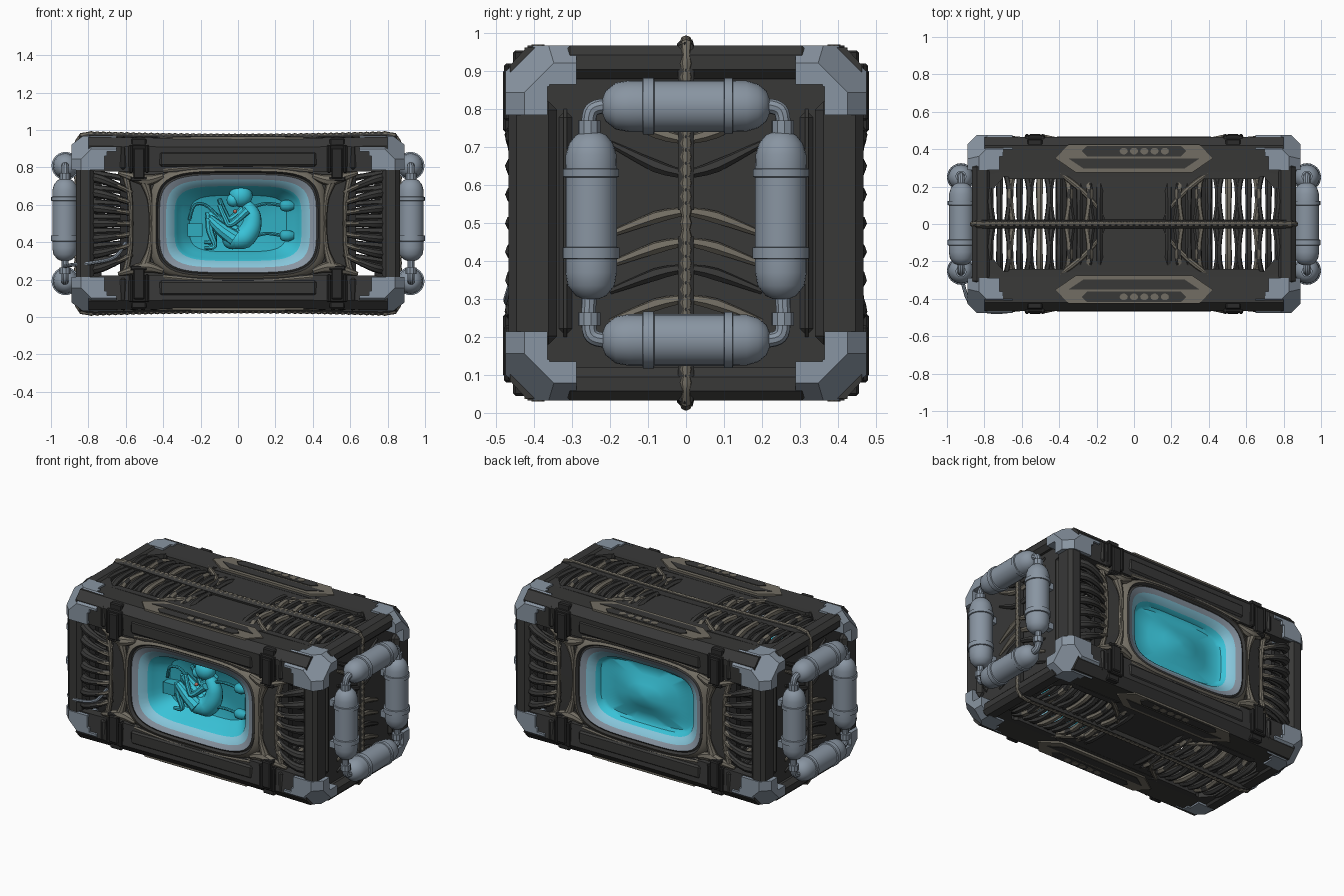
import bpy, bmesh, math
from mathutils import Vector

if "Cube" in bpy.data.objects:
    bpy.data.objects.remove(bpy.data.objects["Cube"])

# Everything is modelled around the origin and lifted by 0.5 in finish().
COL = {"charcoal": (.04, .04, .039), "near_black": (.024, .024, .024), "bone": (.17, .155, .125),
       "steel_blue": (.25, .30, .36), "cyan": (.04, .54, .68), "pale_cyan": (.24, .56, .70),
       "teal": (.03, .42, .53), "coral": (.45, .16, .12)}
MAT = {}
for k, c in COL.items():
    MAT[k] = bpy.data.materials.new(k)
    MAT[k].diffuse_color = (*c, 1)


def finish(bm, name, mats, mirror=""):
    for ax in mirror:
        i = "xyz".index(ax)
        d = bmesh.ops.duplicate(bm, geom=bm.verts[:] + bm.edges[:] + bm.faces[:])["geom"]
        for v in d:
            if isinstance(v, bmesh.types.BMVert):
                v.co[i] *= -1
        bmesh.ops.reverse_faces(bm, faces=[f for f in d if isinstance(f, bmesh.types.BMFace)])
    bmesh.ops.recalc_face_normals(bm, faces=bm.faces[:])
    bmesh.ops.translate(bm, verts=bm.verts[:], vec=(0, 0, .5))
    me = bpy.data.meshes.new(name)
    bm.to_mesh(me)
    bm.free()
    for m in mats.split():
        me.materials.append(MAT[m])
    bpy.context.collection.objects.link(bpy.data.objects.new(name, me))


def loft(bm, rings, mats=None, cap0=True, cap1=True):
    vs = [[bm.verts.new(p) for p in r] for r in rings]
    n = len(vs[0])
    for k in range(len(vs) - 1):
        for i in range(n):
            j = (i + 1) % n
            f = bm.faces.new((vs[k][i], vs[k][j], vs[k + 1][j], vs[k + 1][i]))
            f.material_index = mats[k] if mats else 0
    if cap0:
        bm.faces.new(vs[0][::-1])
    if cap1:
        bm.faces.new(vs[-1]).material_index = mats[-1] if mats else 0


def tube(bm, pts, r, n=8, steps=4, mat=0):
    P = [Vector(p) for p in pts]
    R = r if isinstance(r, (list, tuple)) else [r] * len(P)
    S = []
    for i in range(len(P) - 1):
        a, b, c, d = P[max(i - 1, 0)], P[i], P[i + 1], P[min(i + 2, len(P) - 1)]
        for s in range(steps):
            t = s / steps
            S.append((.5 * (2 * b + (c - a) * t + (2 * a - 5 * b + 4 * c - d) * t * t
                            + (3 * b - a - 3 * c + d) * t ** 3), R[i] + (R[i + 1] - R[i]) * t))
    S.append((P[-1], R[-1]))
    rings, u = [], None
    for k, (p, rad) in enumerate(S):
        t = (S[min(k + 1, len(S) - 1)][0] - S[max(k - 1, 0)][0]).normalized()
        u = (u - t * u.dot(t)).normalized() if u else t.orthogonal().normalized()
        w = t.cross(u)
        rings.append([p + rad * (u * math.cos(a) + w * math.sin(a))
                      for a in (2 * math.pi * q / n for q in range(n))])
    loft(bm, rings, [mat] * len(rings))


def box(bm, x, y, z):
    loft(bm, [[(x[0], y[0], q), (x[1], y[0], q), (x[1], y[1], q), (x[0], y[1], q)] for q in z])


def bevel(bm, w):
    bmesh.ops.bevel(bm, geom=bm.edges[:], offset=w, segments=1, affect='EDGES')


def prism(bm, poly, z0, z1):
    loft(bm, [[(x, y, z) for x, y in poly] for z in (z0, z1)])


def ball(bm, c, r, s=(1, 1, 1), mat=0):
    vs = bmesh.ops.create_uvsphere(bm, u_segments=16, v_segments=10, radius=r)["verts"]
    for v in vs:
        v.co = Vector(c) + Vector(v.co[i] * s[i] for i in range(3))
        for f in v.link_faces:
            f.material_index = mat


def oval(hx, hz, y, p=4.2, n=48):
    f = lambda c: math.copysign(abs(c) ** (2 / p), c)
    return [(hx * f(math.cos(a)), y, hz * f(math.sin(a))) for a in (2 * math.pi * (i + .5) / n for i in range(n))]


new = bmesh.new

# Long edge beams, sagging slightly in the middle
bm = new()
sec = [(.255, .455), (.42, .463), (.464, .415), (.455, .28), (.40, .28), (.38, .37), (.255, .39)]
loft(bm, [[(x / 10 * .8, y, z - .007 * math.cos(math.pi * x / 20)) for y, z in sec] for x in range(-10, 11, 2)])
finish(bm, "edge_beams", "charcoal", "yz")
bm = new()
box(bm, (-.42, .42), (.44, .468), (.305, .385))
for x in (.60, -.63):
    box(bm, (x, x + .03), (.40, .468), (.29, .42))
bevel(bm, .01)
finish(bm, "beam_panels", "charcoal", "yz")

# Ends: plates, columns and cross beams
bm = new()
box(bm, (.79, .825), (-.40, .40), (-.42, .42))
finish(bm, "end_plates", "charcoal", "x")
bm = new()
box(bm, (.77, .865), (.34, .468), (-.32, .32))
box(bm, (.775, .85), (.30, .335), (-.30, .30))
bevel(bm, .022)
finish(bm, "end_columns", "charcoal", "xy")
bm = new()
box(bm, (.76, .865), (-.33, .33), (.38, .467))
bevel(bm, .025)
finish(bm, "end_cross_beams", "charcoal", "xz")

# Chamfered steel corner caps, notched on the end face
bm = new()
box(bm, (.70, .89), (.36, .476), (.36, .468))
box(bm, (.72, .89), (.288, .476), (.365, .468))
box(bm, (.715, .89), (.365, .476), (.285, .468))
box(bm, (.65, .75), (.40, .476), (.385, .468))
for co, no in [((0, .40, .468), (0, 1, 1.1)), ((.83, 0, .468), (1, 0, 1.3)), ((.84, .476, 0), (1, 1, 0)),
               ((.83, .40, .43), (1, 1, 1))]:
    bmesh.ops.bisect_plane(bm, geom=bm.verts[:] + bm.edges[:] + bm.faces[:], plane_co=co, plane_no=no, clear_outer=True)
    bmesh.ops.holes_fill(bm, edges=[e for e in bm.edges if e.is_boundary], sides=0)
finish(bm, "corner_caps", "steel_blue", "xyz")

# Gas cylinders on the ends, joined by elbow pipes
prof = [(-.22, .02), (-.212, .04), (-.185, .062), (-.15, .068), (-.115, .068), (-.113, .075), (-.085, .075), (-.083, .068),
        (.1, .068), (.102, .074), (.122, .074), (.124, .068), (.16, .067), (.19, .058), (.212, .04), (.22, .02)]
bm = new()
for side in (-1, 1):
    for vertical in (0, 1):
        rings = []
        for t, r in prof:
            ring = []
            for q in range(24):
                a = 2 * math.pi * q / 24
                c, s = r * math.cos(a), r * math.sin(a)
                ring.append((.925 + c, side * .25 + s, t + .02) if vertical else (.922 + c, t, side * .308 + s))
            rings.append(ring)
        loft(bm, rings)
    for e in (-1, 1):
        tube(bm, [(.925, side * .19, e * .308), (.925, side * .235, e * .305), (.925, side * .255, e * .28),
                  (.925, side * .255, e * .19)], .02, 10)
        tube(bm, [(.925, side * .255, e * .27), (.925, side * .255, e * .235)], .03, 10, 1)
        box(bm, (.82, .90), (side * .25 - .02, side * .25 + .02), (e * .13 - .02, e * .13 + .02))
finish(bm, "gas_cylinders", "steel_blue", "x")

# Spine running round the whole case
pts = [(x * .016, 0, .466 + .013 * (x / 50) ** 2) for x in range(51)]
pts += [(.835, 0, .470), (.86, 0, .44)] + [(.862, 0, .42 - k * .0175) for k in range(25)]
bm = new()
tube(bm, pts, [.016 if k % 2 else .011 for k in range(len(pts))], 8, 1)
finish(bm, "spine", "bone", "xz")
bm = new()
tube(bm, [(x, 0, z - .012) if z > .45 else (x - .012, 0, z) for x, y, z in pts[::3]], .024, 6, 1)
finish(bm, "spine_bed", "charcoal", "xz")

# Herringbone ribs on the ends
bm = new()
for k, z in enumerate((.27, .22, .13, .03, -.05, -.12, -.2, -.27)):
    d = .08 if z > .1 else -.06
    tube(bm, [(.848, .01, z), (.838, .08, z + d * .25), (.825, .2, z + d)], [.012, .017, .008], 6, 3, int(k in (1, 3, 4, 6)))
finish(bm, "end_ribs", "charcoal bone", "xy")

# Top and bottom: hourglass plate, rib cage grille and bone edging
bm = new()
ys = [-.27 + .54 * k / 12 for k in range(13)]
w = lambda y: .15 + .24 * (abs(y) / .27) ** 1.6
prism(bm, [(w(y), y) for y in ys] + [(-w(y), y) for y in ys[::-1]], .40, .447)
finish(bm, "hourglass_plates", "charcoal", "z")
bm = new()
tube(bm, [(w(y) + .005, y, .445) for y in ys[7:]], [.006, .01, .013, .015, .015, .010], 8, 2)
finish(bm, "hourglass_edging", "bone", "xyz")
bm = new()
for k in range(17):
    x = .185 + k * .0355
    y1 = .27 if x < .68 else .27 - (x - .68) * .6
    lean = .016 * math.sin(k * 2.1)
    tube(bm, [(x, 0, .445), (x + lean, .09, .45), (x + lean * 1.3, .18, .442), (x, y1, .41)],
         [.016, .016, .019, .017], 6, 3, int(k in (2, 5, 9, 13)))
finish(bm, "grille_ribs", "charcoal bone", "xyz")
bm = new()
prism(bm, [(.67, .28), (.75, .19), (.75, 0), (.80, 0), (.80, .28)], .41, .455)
prism(bm, [(.38, .24), (.66, .24), (.70, .28), (.34, .28)], .40, .455)
finish(bm, "grille_surrounds", "charcoal", "xyz")

# Bone trim plates with dotted slots on the beams
bm = new()
prism(bm, [(.42, .35), (.31, .275), (-.31, .275), (-.42, .35), (-.35, .425), (.35, .425)], .43, .463)
finish(bm, "trim_plates", "bone", "yz")
bm = new()
prism(bm, [(.35, .35), (.27, .297), (-.27, .297), (-.35, .35)], .44, .466)
prism(bm, [(.28, .39), (.25, .362), (-.25, .362), (-.28, .39), (-.25, .418), (.25, .418)], .44, .468)
finish(bm, "trim_slots", "charcoal", "yz")
bm = new()
for k in range(-1, 4):
    prism(bm, [(k * .055 + .022 * math.cos(a * math.pi / 5), .39 + .018 * math.sin(a * math.pi / 5)) for a in range(10)], .45, .47)
finish(bm, "slot_dots", "bone", "yz")

# Latches
bm = new()
box(bm, (.475, .585), (.42, .472), (.30, .42))
box(bm, (.50, .56), (.45, .482), (.24, .405))
for x in (.477, .562):
    box(bm, (x, x + .02), (.44, .48), (.27, .42))
box(bm, (.49, .57), (.40, .455), (.41, .455))
box(bm, (.485, .575), (.44, .476), (.225, .25))
bevel(bm, .006)
finish(bm, "latches", "near_black", "xyz")

# Front and back windows: web, bone frame, steel rim and tank glass
band = [oval(.59, .31, -.41, 14), oval(.475, .305, -.43), oval(.46, .295, -.455), oval(.44, .28, -.465),
        oval(.43, .27, -.45), oval(.42, .262, -.455), oval(.385, .235, -.44), oval(.34, .2, -.41), oval(.325, .188, -.38)]
ramp = [0, 1, 1, 0, 0, 2, 3, 4]
bm = new()
loft(bm, band + [oval(.30, .17, -.35), oval(.26, .15, -.30), oval(.14, .08, -.275, 3), oval(.02, .01, -.27, 2)],
     ramp + [4, 4, 5, 5], False, True)
finish(bm, "front_window", "charcoal bone steel_blue pale_cyan cyan teal")
bm = new()
dome = [oval(.30, .17, -.37, 5), oval(.21, .12, -.375, 3), oval(.12, .07, -.405, 2.4), oval(.02, .015, -.42, 2)]
loft(bm, [[(x, -y, z) for x, y, z in r] for r in band + dome], ramp + [4, 4, 4, 4], False, True)
finish(bm, "back_window", "charcoal bone steel_blue pale_cyan cyan")
bm = new()
box(bm, (-.42, .42), (-.24, .33), (-.30, .30))
finish(bm, "tank_core", "near_black")

# Bone struts beside the windows, and the fan of side ribs
bm = new()
tube(bm, [(.40, .445, .255), (.48, .448, .232), (.55, .447, .245), (.64, .43, .27)], [.014, .03, .026, .010], 8)
tube(bm, [(.50, .445, .225), (.472, .448, .13), (.465, .446, 0)], [.028, .014, .007], 8)
tube(bm, [(.60, .43, .25), (.578, .438, .14), (.57, .44, 0)], [.018, .014, .010], 8)
tube(bm, [(.40, .445, .285), (.2, .45, .303), (0, .45, .305)], [.014, .009, .006], 8)
finish(bm, "window_struts", "bone", "xyz")
bm = new()
for k in range(7):
    t = -1 + k / 3
    tube(bm, [(.575, .42, .17 * t), (.64, .45, .20 * t), (.73, .448, .235 * t), (.81, .39, .25 * t)],
         [.014, .018, .025, .028], 8, 3)
    tube(bm, [(.56, .36, .2 * t + .03), (.68, .38, .22 * t + .035), (.82, .35, .24 * t + .035)], [.02, .016, .024], 6, 3)
finish(bm, "side_ribs", "charcoal", "xy")
bm = new()
for k in range(7):
    t = -1 + k / 3
    tube(bm, [(.57, .43, .165 * t), (.61, .454, .188 * t), (.66, .466, .208 * t)], [.013, .011, .005], 6, 2)
finish(bm, "side_rib_tips", "bone", "xy")
bm = new()
box(bm, (.73, .80), (.34, .37), (-.3, .3))
box(bm, (.42, .63), (.36, .40), (-.3, .3))
finish(bm, "rib_backing", "near_black", "xy")
bm = new()
tube(bm, [(-.93, -.25, -.23), (-.88, -.42, -.22), (-.78, -.468, -.21), (-.66, -.465, -.18), (-.60, -.44, -.10)], .010, 8)
finish(bm, "loose_hose", "steel_blue")

# Curled embryo with feed tubes inside the front window
bm = new()
Y = -.345
ball(bm, (.015, Y, .148), .06, (1.05, .9, 1))
ball(bm, (-.025, Y - .01, .125), .036)
tube(bm, [(.04, Y, .11), (.075, Y, .05), (.07, Y, -.02), (.03, Y, -.075), (-.03, Y, -.085)], [.025, .045, .055, .062, .05], 12)
ball(bm, (-.03, Y, -.083), .055)
for dy, dz in ((-.03, 0), (.03, .03)):
    tube(bm, [(-.02, Y + dy, -.08 + dz), (-.09, Y + dy, -.03 + dz), (-.155, Y + dy, .03 + dz)], [.045, .036, .022], 10)
    tube(bm, [(-.155, Y + dy, .03 + dz), (-.15, Y + dy, -.04 + dz), (-.125, Y + dy, -.12 + dz), (-.18, Y + dy, -.13 + dz)],
         [.022, .02, .014, .01], 8)
    tube(bm, [(.05, Y + dy * 1.6, .07 + dz), (-.04, Y + dy * 1.7, -.005 + dz), (-.07, Y + dy * 1.6, .03 + dz),
              (-.10, Y + dy, .10 + dz)], [.022, .016, .014, .012], 8)
ball(bm, (-.015, Y - .045, .065), .011, mat=1)
finish(bm, "embryo", "cyan coral")
bm = new()
for z in (.095, -.065):
    tube(bm, [(.07, Y, z - .01), (.15, Y - .01, z + .012), (.24, Y, z)], .009, 8)
    tube(bm, [(.225, Y, z), (.24, Y, z), (.27, Y, z), (.30, Y, z)], [.016, .03, .032, .018], 12, 2)
tube(bm, [(-.06, Y, -.02), (-.16, Y + .02, .09), (-.23, Y, .10), (-.26, Y + .02, .02)], .009, 8)
box(bm, (-.27, -.19), (Y - .01, Y + .06), (-.07, .0))
finish(bm, "feed_tubes", "teal")

for ob in bpy.data.objects:
    ob.select_set(True)
    bpy.context.view_layer.objects.active = ob
bpy.ops.object.shade_smooth_by_angle(angle=math.radians(35))

for m in bpy.data.materials:
    if m.users and not m.is_grease_pencil:
        m.use_nodes = True
        m.node_tree.nodes["Principled BSDF"].inputs["Base Color"].default_value = m.diffuse_color
